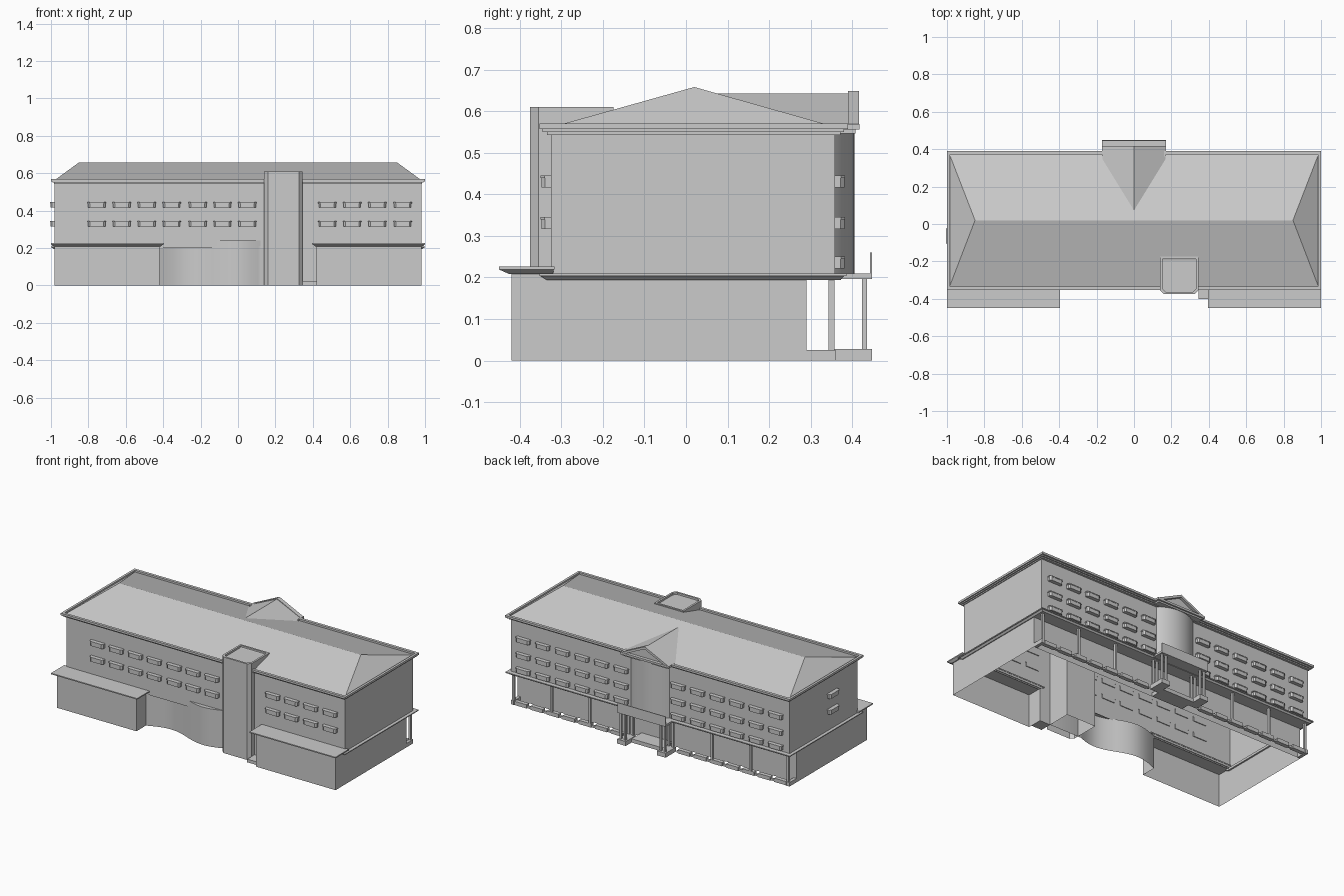
import bpy, bmesh, math

if "Cube" in bpy.data.objects:
    bpy.data.objects.remove(bpy.data.objects["Cube"])


def make(name, verts, faces):
    me = bpy.data.meshes.new(name)
    me.from_pydata(verts, [], faces)
    ob = bpy.data.objects.new(name, me)
    bpy.context.collection.objects.link(ob)
    return ob


def wall(name, pts, z0, z1, closed=True):
    # open-topped shell following a counter-clockwise plan outline
    n = len(pts)
    v = [(x, y, z) for z in (z0, z1) for x, y in pts]
    f = [(i, (i + 1) % n, n + (i + 1) % n, n + i) for i in range(n if closed else n - 1)]
    return make(name, v, f)


def prism(name, pts, z0, z1):
    n = len(pts)
    v = [(x, y, z) for z in (z0, z1) for x, y in pts]
    f = [(i, (i + 1) % n, n + (i + 1) % n, n + i) for i in range(n)]
    return make(name, v, f + [tuple(range(n))[::-1], tuple(range(n, 2 * n))])


def rect(x0, x1, y0, y1):
    return [(x0, y0), (x1, y0), (x1, y1), (x0, y1)]


def box(name, x0, x1, y0, y1, z0, z1):
    return prism(name, rect(x0, x1, y0, y1), z0, z1)


def taper(name, r0, r1, z0, z1):
    # slab whose lower rectangle r0 differs from its upper rectangle r1
    v = [(x, y, z0) for x, y in rect(*r0)] + [(x, y, z1) for x, y in rect(*r1)]
    f = [(i, (i + 1) % 4, 4 + (i + 1) % 4, 4 + i) for i in range(4)]
    return make(name, v, f + [(3, 2, 1, 0), (4, 5, 6, 7)])


def ring(name, o, i, z0, z1):
    # rectangular frame
    v = [(x, y, z) for z in (z0, z1) for r in (o, i) for x, y in rect(*r)]
    f = []
    for a in range(4):
        b = (a + 1) % 4
        f += [(a, b, 8 + b, 8 + a), (4 + b, 4 + a, 12 + a, 12 + b),
              (8 + a, 8 + b, 12 + b, 12 + a), (b, a, 4 + a, 4 + b)]
    return make(name, v, f)


def smooth(ob):
    for o in bpy.context.selected_objects:
        o.select_set(False)
    bpy.context.view_layer.objects.active = ob
    ob.select_set(True)
    bpy.ops.object.shade_smooth_by_angle(angle=math.radians(30))


def window(cx, cy, z, ang):
    # shallow projecting window box with clipped corners and a lip
    c, s = math.cos(ang), math.sin(ang)

    def place(pts):
        return [(cx + x * c - y * s, cy + x * s + y * c) for x, y in pts]
    w, d = 0.046, 0.023
    prism("window_box", place([(-w, 0.005), (-w, -d * .6), (-w + .01, -d),
                               (w - .01, -d), (w, -d * .6), (w, 0.005)]), z - .014, z + .009)
    w, d = 0.049, 0.025
    prism("window_hood", place([(-w, 0.005), (-w, -d * .6), (-w + .01, -d),
                                (w - .01, -d), (w, -d * .6), (w, 0.005)]), z + .009, z + .015)


# main upper walls
FRONT, BACK = -0.325, 0.358
wall("upper_walls", rect(-.98, .98, FRONT, BACK), 0.2, 0.55)

# ground floor walls with the wavy entrance front between the wings
curve = []
for k in range(41):
    x = -.42 + .54 * k / 40
    if x < -.12:
        y = FRONT + .04 * math.sin(math.pi * (-.12 - x) / .3)
    else:
        y = FRONT - .0275 * math.cos(math.pi * x / .24)
    curve.append((x, y))
ground = [(-.98, .29), (-.98, -.42), (-.42, -.42)] + curve + [
    (.345, FRONT), (.42, FRONT), (.42, -.42), (.98, -.42), (.98, .29)]
smooth(wall("ground_walls", ground, 0, .21))
smooth(prism("curved_front_top", [p for p in curve if p[0] >= -.121], .205, .24))
box("side_door_step", .345, .42, -.40, FRONT, 0, .02)

# front wing roofs, side ledges
for s in (-1, 1):
    def span(a, b):
        return (a, b) if s > 0 else (-b, -a)
    taper("wing_roof_moulding", span(.415, .985) + (-.425, -.32),
          span(.40, 1.0) + (-.45, -.318), .208, .219)
    box("wing_roof", *span(.395, 1.0), -.45, -.316, .219, .226)
    taper("side_ledge", span(.97, .985) + (-.335, .37), span(.97, .995) + (-.35, .38), .194, .203)
    box("side_ledge_top", *span(.97, 1.0), -.353, .385, .203, .209)

# stair tower with recessed top
tower = [(.16, -.375), (.325, -.375), (.345, -.355), (.345, -.175), (.14, -.175), (.14, -.355)]
inner = [(.243 + (x - .243) * .88, -.275 + (y + .275) * .88) for x, y in tower]
wall("stair_tower", tower, 0, .61)
wall("tower_parapet_inside", inner[::-1], .598, .61)
make("tower_rim", [(x, y, .61) for x, y in tower + inner],
     [(i, (i + 1) % 6, 6 + (i + 1) % 6, 6 + i) for i in range(6)])
make("tower_top", [(x, y, .598) for x, y in tower], [tuple(range(6))])

# cornice, gutter and hipped roof
ring("cornice", (-.985, .985, -.335, .372), (-.97, .97, -.32, .35), .543, .55)
ring("cornice_step", (-.993, .993, -.345, .38), (-.97, .97, -.32, .35), .55, .557)
ring("gutter", (-1, 1, -.352, .39), (-.985, .985, -.335, .372), .557, .57)
make("hipped_roof", [(-.987, -.337, .558), (.987, -.337, .558), (.987, .374, .558),
                     (-.987, .374, .558), (-.85, .02, .658), (.85, .02, .658)],
     [(0, 1, 5, 4), (1, 2, 5), (2, 3, 4, 5), (3, 0, 4)])

# curved bay at the back
n = 24
half, sag = .135, .047
R = (half ** 2 + sag ** 2) / (2 * sag)
a = math.asin(half / R)
bay = [(R * math.sin(a - 2 * a * k / n), BACK + sag - R + R * math.cos(a - 2 * a * k / n))
       for k in range(n + 1)]
smooth(wall("curved_bay", [(half, .35)] + bay + [(-half, .35)], .2, .556, False))

# gable over the bay
def gable(name, y0, y1, w, zb, zt):
    make(name, [(x, y, z) for y in (y0, y1) for x, z in ((-w, zb), (w, zb), (0, zt))],
         [(0, 1, 2), (5, 4, 3), (1, 4, 5, 2), (0, 2, 5, 3), (0, 3, 4, 1)])


gable("gable_roof", .06, .398, .168, .566, .643)
box("gable_cornice", -.172, .172, .36, .418, .556, .569)
box("gable_cornice_lower", -.16, .16, .355, .408, .546, .556)
for s in (-1, 1):
    v = [(s * x, y, z) for y in (.39, .416) for x, z in
         ((.172, .566), (.14, .566), (0, .632), (0, .648))]
    f = [(0, 1, 2, 3), (7, 6, 5, 4), (0, 3, 7, 4), (1, 5, 6, 2), (0, 4, 5, 1)]
    make("gable_raking_trim", v, f if s > 0 else [q[::-1] for q in f])

# back canopy, curb and columns
taper("back_canopy", (-.985, .985, .288, .372), (-.995, .995, .288, .38), .194, .203)
box("back_canopy_top", -1, 1, .285, .386, .203, .209)
for s in (-1, 1):
    for x in (.965, .70, .43):
        box("canopy_column", s * x - .007, s * x + .007, .343, .357, 0, .196)
    box("curb_end", s * .97 - .01, s * .97 + .01, .29, .36, 0, .025)
    box("curb", min(s * .18, s * .97), max(s * .18, s * .97), .338, .352, 0, .012)
    for k in range(7):
        x = s * (.235 + .113 * k)
        box("curb_planter", x - .042, x + .042, .332, .358, 0, .024)

# entrance porch with balcony
box("balcony_slab", -.17, .17, .35, .448, .196, .209)
box("balcony_panel", -.168, .168, .443, .448, .209, .26)
for s in (-1, 1):
    box("porch_base", s * .14 - .03, s * .14 + .03, .345, .448, 0, .028)
    for dx in (-.015, .015):
        for y in (.35, .43):
            x = s * .14 + dx
            box("porch_column", x - .006, x + .006, y - .006, y + .006, .028, .197)
box("porch_step", -.11, .11, .29, .39, 0, .024)

# window boxes
for z in (.43, .33):
    for x in (-.755, -.622, -.488, -.355, -.215, -.083, .05, .478, .61, .745, .88):
        window(x, FRONT, z, 0)
    window(-.98, -.065, z, -math.pi / 2)
for z in (.43, .33, .235):
    for k in range(6):
        for s in (-1, 1):
            window(s * (.20 + .1375 * k), BACK, z, math.pi)
